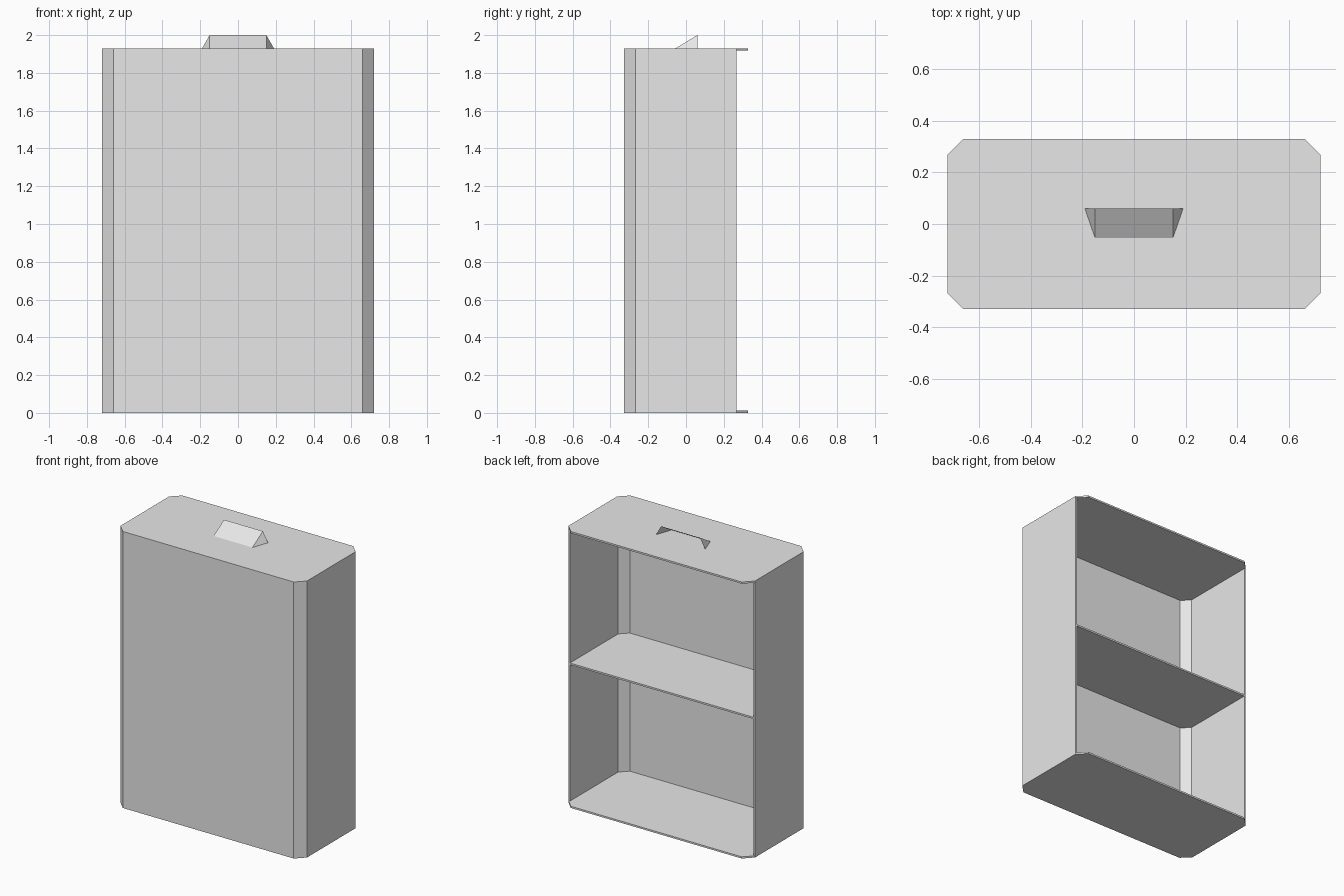
import bpy
import bmesh

cube = bpy.data.objects.get("Cube")
if cube:
    bpy.data.objects.remove(cube, do_unlink=True)

W, D = 0.72, 0.328      # half width and half depth
C = 0.06                # corner chamfer
T = 0.012               # sheet thickness
H = 1.93                # cabinet height
BACK = D - C            # rear edge of walls and shelf

grey = bpy.data.materials.new("plain_grey")
grey.use_nodes = True
colour = (0.8, 0.8, 0.8, 1)
grey.diffuse_color = colour
grey.node_tree.nodes["Principled BSDF"].inputs["Base Color"].default_value = colour


def finish(name, bm):
    bmesh.ops.recalc_face_normals(bm, faces=bm.faces)
    mesh = bpy.data.meshes.new(name)
    bm.to_mesh(mesh)
    bm.free()
    mesh.materials.append(grey)
    obj = bpy.data.objects.new(name, mesh)
    bpy.context.collection.objects.link(obj)
    return obj


def prism(name, outline, z0, z1):
    """Extrude a plan outline from z0 up to z1."""
    bm = bmesh.new()
    face = bm.faces.new([bm.verts.new((x, y, z0)) for x, y in outline])
    top = bmesh.ops.extrude_face_region(bm, geom=[face])["geom"]
    verts = [v for v in top if isinstance(v, bmesh.types.BMVert)]
    bmesh.ops.translate(bm, verts=verts, vec=(0, 0, z1 - z0))
    return finish(name, bm)


def front_path(inset):
    """Back left corner, round the chamfered front, to back right corner."""
    w, d, c = W - inset, D - inset, C - inset * 0.586
    right = [(w, BACK), (w, -d + c), (w - c, -d)]
    return right + [(-x, y) for x, y in reversed(right)]


# Top and bottom plates with four chamfered corners
plate = front_path(0) + [(-W + C, D), (W - C, D)]
prism("bottom_plate", plate, 0, T)
prism("top_plate", plate, H - T, H)

# Wrap-around wall, open at the back
prism("outer_wall", front_path(0) + front_path(T)[::-1], T, H - T)

# Middle shelf
prism("middle_shelf", front_path(T), 0.97 - T / 2, 0.97 + T / 2)

# Scoop handle: sloping front with a triangular cheek at each end, open behind
bm = bmesh.new()
ends = []
for s in (-1, 1):
    toe = bm.verts.new((s * 0.15, -0.055, H))
    heel = bm.verts.new((s * 0.19, 0.06, H))
    peak = bm.verts.new((s * 0.15, 0.06, 2.0))
    bm.faces.new((toe, heel, peak))
    ends.append((toe, peak))
bm.faces.new((ends[0][0], ends[1][0], ends[1][1], ends[0][1]))
finish("top_handle", bm)
